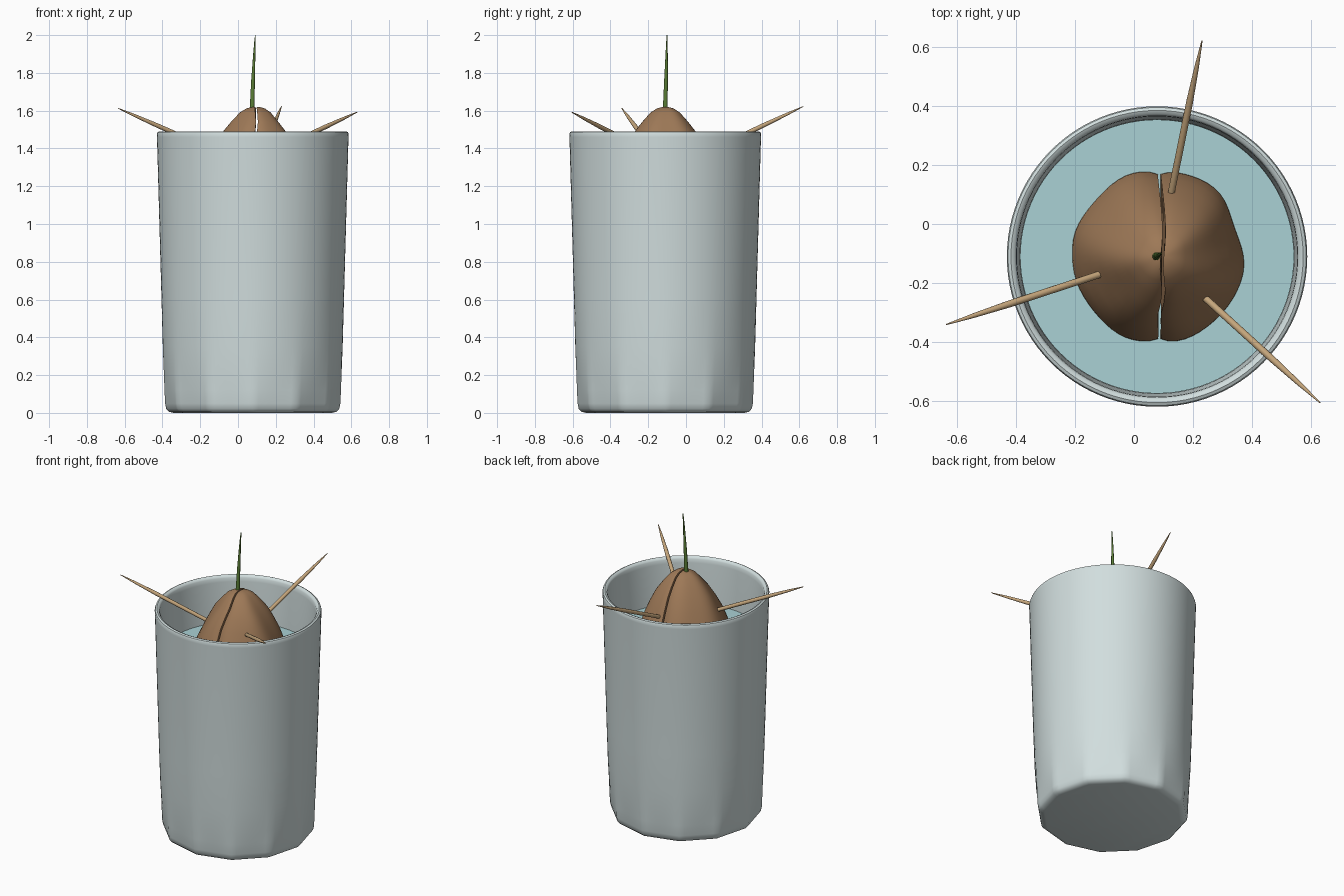
import bpy, bmesh, math
from mathutils import Vector

cube = bpy.data.objects.get("Cube")
if cube:
    bpy.data.objects.remove(cube, do_unlink=True)

CX, CY = 0.078, -0.11


def material(name, rgb):
    m = bpy.data.materials.new(name)
    m.use_nodes = True
    m.diffuse_color = (*rgb, 1)
    bsdf = m.node_tree.nodes["Principled BSDF"]
    bsdf.inputs["Base Color"].default_value = (*rgb, 1)
    bsdf.inputs["Roughness"].default_value = 0.6
    return m


GLASS = material("pale glass", (0.64, 0.73, 0.73))
WATER = material("water blue", (0.40, 0.64, 0.66))
SEED = material("seed brown", (0.34, 0.19, 0.095))
WOOD = material("toothpick wood", (0.56, 0.38, 0.20))
GREEN = material("sprout green", (0.10, 0.20, 0.035))


def loft(name, rings, mat, angle=40):
    """Skin closed rings of points and cap both ends."""
    bm = bmesh.new()
    loops = [[bm.verts.new(p) for p in ring] for ring in rings]
    n = len(loops[0])
    for a, b in zip(loops, loops[1:]):
        for i in range(n):
            j = (i + 1) % n
            bm.faces.new((a[i], a[j], b[j], b[i]))
    bm.faces.new(loops[0][::-1])
    bm.faces.new(loops[-1])
    bmesh.ops.recalc_face_normals(bm, faces=bm.faces)
    me = bpy.data.meshes.new(name)
    bm.to_mesh(me)
    bm.free()
    me.materials.append(mat)
    ob = bpy.data.objects.new(name, me)
    bpy.context.collection.objects.link(ob)
    bpy.ops.object.select_all(action='DESELECT')
    ob.select_set(True)
    bpy.context.view_layer.objects.active = ob
    bpy.ops.object.shade_smooth_by_angle(angle=math.radians(angle))
    return ob


def cup_ring(r, z, facet=0.0, sides=12, n=96):
    """Circle that blends into a polygon as facet rises to one."""
    step = math.tau / sides
    pts = []
    for i in range(n):
        t = math.tau * i / n
        poly = math.cos(step / 2) / math.cos(t % step - step / 2)
        k = r * (1 + facet * (poly - 1))
        pts.append((CX + k * math.cos(t), CY + k * math.sin(t), z))
    return pts


# Cup: radius, height, facet amount, outside up and then down the inside
cup_profile = [
    (0.42, 0.0, 1), (0.443, 0.006, 1), (0.458, 0.022, 1), (0.464, 0.05, 1),
    (0.467, 0.12, 0.7), (0.470, 0.2, 0.35), (0.476, 0.35, 0.1), (0.483, 0.6, 0),
    (0.507, 1.46, 0), (0.508, 1.475, 0), (0.504, 1.486, 0), (0.494, 1.491, 0),
    (0.482, 1.486, 0), (0.476, 1.475, 0), (0.474, 1.45, 0), (0.464, 1.17, 0),
    (0.444, 0.3, 0), (0.43, 0.1, 0), (0.40, 0.07, 0)]
loft("glass_cup", [cup_ring(*p) for p in cup_profile], GLASS)

# Water body
loft("water", [cup_ring(0.40, 0.075), cup_ring(0.427, 0.11), cup_ring(0.442, 0.3),
               cup_ring(0.461, 1.17), cup_ring(0.463, 1.185)], WATER)

# Seed: two egg halves with a wavy seam between them
seed_profile = [(0.03, 0.84), (0.10, 0.855), (0.18, 0.90), (0.25, 0.98), (0.288, 1.06),
                (0.298, 1.13), (0.292, 1.20), (0.268, 1.28), (0.24, 1.35), (0.205, 1.42),
                (0.165, 1.49), (0.125, 1.54), (0.08, 1.59), (0.045, 1.612), (0.012, 1.62)]


def seed_half(name, s, n=32):
    rings = []
    for r, z in seed_profile:
        ring = []
        for i in range(n + 1):
            t = -math.pi / 2 + math.pi * i / n
            c = math.cos(t)
            # rounded seam edge and gentle lobes
            k = r * (1 - 0.05 * (1 - c) ** 8)
            k *= 1 + 0.03 * c * math.sin(5 * t + s + 2 * z)
            y = CY + k * math.sin(t)
            seam = 0.02 * max(0, z - 1.1) / 0.5 + 0.005 * math.sin(25 * y + 9 * z)
            ring.append((CX + seam + s * (0.005 + 0.96 * k * c), y, z))
        rings.append(ring)
    return loft(name, rings, SEED, 50)


seed_half("seed_left_half", 1)
seed_half("seed_right_half", -1)


def spike(name, start, end, stations, mat, bend=(0, 0, 0), n=12):
    """Tapered round stick; stations are (fraction along, radius)."""
    a, b = Vector(start), Vector(end)
    axis = (b - a).normalized()
    u = axis.orthogonal().normalized()
    v = axis.cross(u)
    rings = []
    for f, r in stations:
        c = a.lerp(b, f) + Vector(bend) * math.sin(math.pi * f)
        rings.append([c + r * (u * math.cos(math.tau * i / n) + v * math.sin(math.tau * i / n))
                      for i in range(n)])
    return loft(name, rings, mat, 50)


# Toothpicks stuck into the seed, given by entry point and outer tip
picks = {"toothpick_right": ((-0.13, -0.175, 1.39), (-0.635, -0.34, 1.613)),
         "toothpick_left": ((0.24, -0.25, 1.41), (0.63, -0.605, 1.592)),
         "toothpick_back": ((0.13, 0.125, 1.387), (0.23, 0.62, 1.622))}
for name, (entry, tip) in picks.items():
    inner = Vector(entry).lerp(Vector(tip), -0.2)
    spike(name, inner, tip, [(0, 0.003), (0.15, 0.012), (0.65, 0.012), (0.85, 0.008), (1, 0.002)], WOOD)

# Sprout growing from the seam
spike("sprout", (0.073, -0.112, 1.52), (0.092, -0.10, 2.0),
      [(0, 0.014), (0.2, 0.013), (0.5, 0.010), (0.8, 0.006), (0.93, 0.004), (1, 0.002)],
      GREEN, bend=(-0.003, 0, 0))
